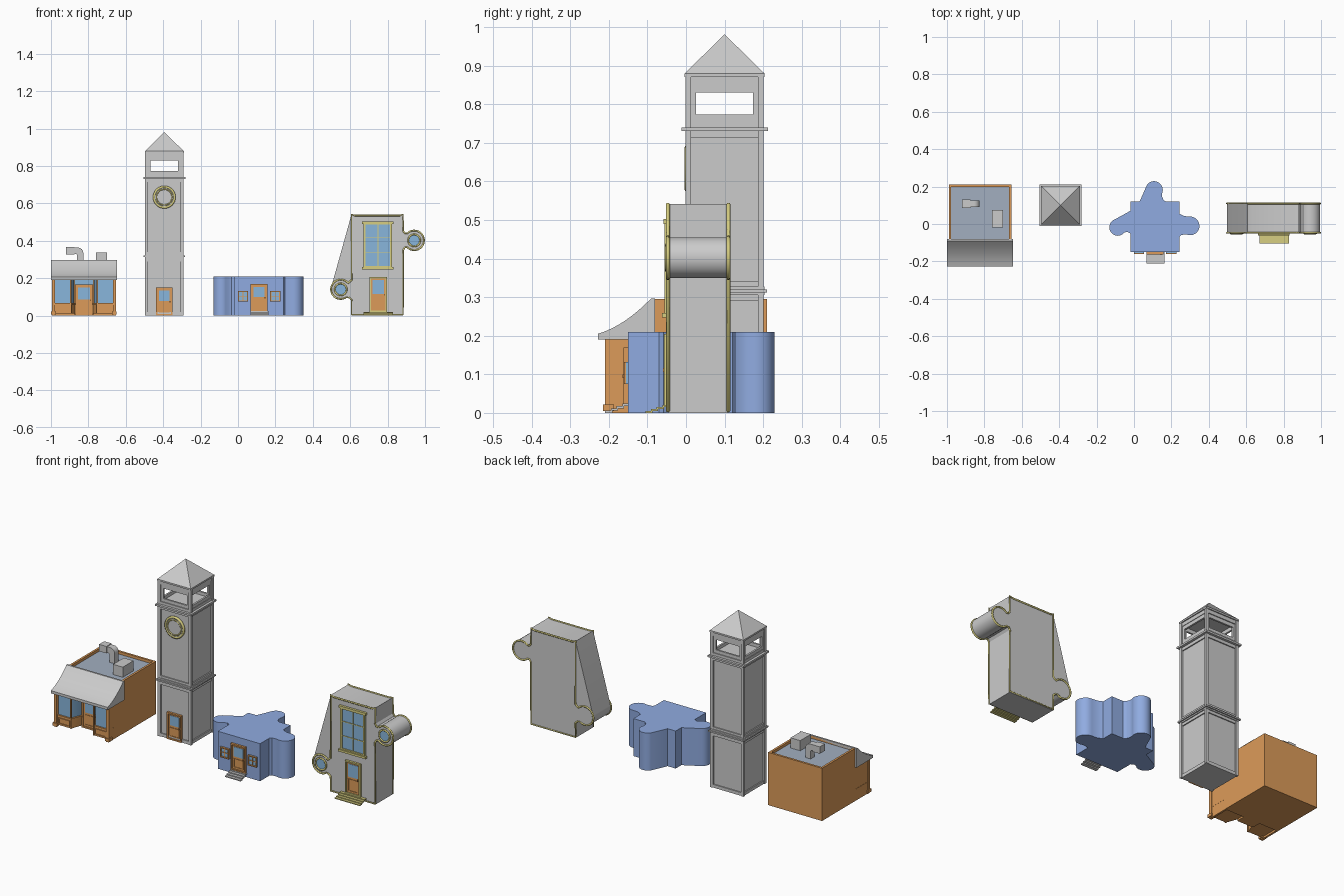
import bpy, bmesh, math
from mathutils import Vector

if "Cube" in bpy.data.objects:
    bpy.data.objects.remove(bpy.data.objects["Cube"])


def material(name, rgb):
    m = bpy.data.materials.new(name)
    m.diffuse_color = (*rgb, 1)
    m.use_nodes = True
    m.node_tree.nodes["Principled BSDF"].inputs["Base Color"].default_value = m.diffuse_color
    return m


ORANGE = material("orange", (0.72, 0.33, 0.10))
BLUE = material("wall_blue", (0.28, 0.41, 0.75))
GLASS = material("glass", (0.25, 0.47, 0.72))
YELLOW = material("trim_yellow", (0.68, 0.62, 0.22))
SLATE = material("roof_slate", (0.36, 0.43, 0.53))


def finish(name, bm, mat):
    bmesh.ops.recalc_face_normals(bm, faces=bm.faces)
    me = bpy.data.meshes.new(name)
    bm.to_mesh(me)
    bm.free()
    ob = bpy.data.objects.new(name, me)
    bpy.context.collection.objects.link(ob)
    if mat:
        me.materials.append(mat)
    return ob


def boxes(name, items, mat=None):
    """One object of several boxes, each (x0, x1, y0, y1, z0, z1)."""
    bm = bmesh.new()
    for x0, x1, y0, y1, z0, z1 in items:
        vs = bmesh.ops.create_cube(bm, size=1)["verts"]
        for v in vs:
            v.co = ((x0 + x1) / 2 + v.co.x * (x1 - x0), (y0 + y1) / 2 + v.co.y * (y1 - y0),
                    (z0 + z1) / 2 + v.co.z * (z1 - z0))
    return finish(name, bm, mat)


def prism(name, pts, a, b, axis, mat=None):
    """Extrude a 2D outline from a to b along an axis."""
    put = {"x": lambda u, v, w: (w, u, v), "y": lambda u, v, w: (u, w, v), "z": lambda u, v, w: (u, v, w)}[axis]
    bm = bmesh.new()
    f = bm.faces.new([bm.verts.new(put(u, v, a)) for u, v in pts])
    ext = bmesh.ops.extrude_face_region(bm, geom=[f])["geom"]
    shift = Vector(put(0, 0, b - a))
    for v in ext:
        if isinstance(v, bmesh.types.BMVert):
            v.co += shift
    return finish(name, bm, mat)


def arc(cx, cy, r, a0, a1, n=14):
    return [(cx + r * math.cos(math.radians(a0 + (a1 - a0) * i / n)),
             cy + r * math.sin(math.radians(a0 + (a1 - a0) * i / n))) for i in range(n + 1)]


def frame(x0, x1, z0, z1, t, y0, y1):
    return [(x0, x0 + t, y0, y1, z0, z1), (x1 - t, x1, y0, y1, z0, z1),
            (x0 + t, x1 - t, y0, y1, z0, z0 + t), (x0 + t, x1 - t, y0, y1, z1 - t, z1)]


def window(name, x0, x1, z0, z1, y, cols, rows, t, mat):
    boxes(name + "_glass", [(x0, x1, y - 0.002, y + 0.005, z0, z1)], GLASS)
    bars = frame(x0, x1, z0, z1, t, y - 0.008, y + 0.004)
    for i in range(1, cols):
        x = x0 + (x1 - x0) * i / cols
        bars.append((x - 0.002, x + 0.002, y - 0.005, y + 0.004, z0, z1))
    for i in range(1, rows):
        z = z0 + (z1 - z0) * i / rows
        bars.append((x0, x1, y - 0.005, y + 0.004, z - 0.002, z + 0.002))
    boxes(name + "_frame", bars, mat)


def door(name, x0, x1, z0, z1, y, mat=ORANGE):
    t, m = 0.008, z0 + 0.5 * (z1 - z0)
    boxes(name + "_frame", frame(x0, x1, z0, z1, t, y - 0.009, y + 0.004), mat)
    boxes(name + "_leaf", [(x0 + t, x1 - t, y - 0.002, y + 0.004, z0, z1)]
          + frame(x0 + 2 * t, x1 - 2 * t, z0 + 2 * t, m - t, 0.004, y - 0.005, y), ORANGE)
    boxes(name + "_glass", [(x0 + 2 * t, x1 - 2 * t, y - 0.004, y, m + 0.004, z1 - 2 * t)], GLASS)
    boxes(name + "_handle", [(x1 - 2 * t, x1 - 1.5 * t, y - 0.012, y, m - 0.006, m + 0.004)], ORANGE)


def steps(name, x0, x1, y, depth, n, h, mat=None):
    boxes(name, [(x0, x1, y - depth * (n - i) / n, y - depth * (n - i - 1) / n + 0.004, h * i / n, h * (i + 1) / n)
                 for i in range(n)], mat)


def tube(name, pts, r, mat, cyclic=True):
    cu = bpy.data.curves.new(name, "CURVE")
    cu.dimensions = "3D"
    cu.bevel_depth, cu.bevel_resolution = r, 1
    sp = cu.splines.new("POLY")
    sp.points.add(len(pts) - 1)
    for p, c in zip(sp.points, pts):
        p.co = (*c, 1)
    sp.use_cyclic_u = cyclic
    ob = bpy.data.objects.new(name, cu)
    bpy.context.collection.objects.link(ob)
    cu.materials.append(mat)


# --- Shop: body, parapet, flat roof
boxes("shop_body", [(-0.99, -0.655, -0.09, 0.21, 0, 0.27)], ORANGE)
boxes("shop_parapet", [(-0.99, -0.978, -0.09, 0.21, 0.27, 0.295), (-0.667, -0.655, -0.09, 0.21, 0.27, 0.295),
                       (-0.978, -0.667, 0.198, 0.21, 0.27, 0.295), (-0.978, -0.667, -0.09, -0.08, 0.27, 0.295)], ORANGE)
boxes("shop_roof", [(-0.978, -0.667, -0.08, 0.198, 0.268, 0.28)], SLATE)
# curved awning
curve = [(-0.228 + 0.138 * t, 0.205 + 0.092 * (0.45 * t + 0.55 * t * t)) for t in [i / 8 for i in range(9)]]
prism("shop_awning", [(-0.228, 0.19)] + curve + [(-0.08, 0.297), (-0.08, 0.19)], -1.0, -0.648, "x")
# bay windows, mirrored about the door
CX = -0.8235
for s, side in ((-1, "left"), (1, "right")):
    def bay(d):
        return [(CX + s * (0.165 - d), -0.2 + d), (CX + s * (0.07 + d), -0.2 + d), (CX + s * (0.048 + d), -0.14),
                (CX + s * (0.048 + d), -0.085), (CX + s * (0.165 - d), -0.085)]
    prism("bay_base_" + side, bay(0), 0.01, 0.06, "z", ORANGE)
    prism("bay_glass_" + side, bay(0.006), 0.06, 0.19, "z", GLASS)
    prism("bay_sill_" + side, bay(-0.003), 0.057, 0.066, "z", ORANGE)
    xa, xb = sorted((CX + s * 0.078, CX + s * 0.148))
    boxes("bay_panel_" + side, frame(xa, xb, 0.018, 0.052, 0.004, -0.205, -0.198), ORANGE)
    px, ix = CX + s * 0.162, CX + s * 0.071
    boxes("bay_posts_" + side, [(px - 0.008, px + 0.008, -0.21, -0.19, 0, 0.19),
                                (px - 0.013, px + 0.013, -0.215, -0.186, 0.005, 0.022),
                                (px - 0.005, px + 0.0055, -0.2, -0.08, 0, 0.19),
                                (ix - 0.004, ix + 0.004, -0.204, -0.196, 0.01, 0.19)], ORANGE)
door("shop_door", CX - 0.048, CX + 0.048, 0.0, 0.165, -0.13)
boxes("shop_door_wall", [(CX - 0.05, CX + 0.05, -0.128, -0.085, 0, 0.165)], ORANGE)
boxes("shop_transom", [(CX - 0.05, CX + 0.05, -0.128, -0.085, 0.165, 0.19)], GLASS)
# rooftop units
boxes("roof_box", [(-0.76, -0.70, -0.02, 0.075, 0.28, 0.337)])
boxes("duct_mouth", [(-0.92, -0.875, 0.085, 0.13, 0.327, 0.366)])
prism("duct_elbow", [(-0.88, 0.363), (-0.855, 0.363)] + arc(-0.855, 0.335, 0.028, 90, 0, 6)
      + [(-0.827, 0.275), (-0.86, 0.275), (-0.86, 0.325), (-0.865, 0.33), (-0.88, 0.33)], 0.09, 0.125, "y")

# --- Tower
TX, TY = -0.394, 0.1


def slab(h, z0, z1):
    return (TX - h, TX + h, TY - h, TY + h, z0, z1)


boxes("tower_shaft", [slab(0.092, 0, 0.745)])
boxes("tower_rails", [slab(0.098, *z) for z in ((0, 0.018), (0.29, 0.313), (0.32, 0.34), (0.713, 0.73), (0.74, 0.755))])
boxes("tower_ledges", [slab(0.112, 0.73, 0.74), slab(0.11, 0.312, 0.32), slab(0.103, 0.305, 0.328)])
boxes("tower_posts", [(TX + sx * 0.095 - 0.008, TX + sx * 0.095 + 0.008, TY + sy * 0.094 - 0.007,
                       TY + sy * 0.094 + 0.007, 0, 0.875) for sx in (-1, 1) for sy in (-1, 1)])
# open belfry: four walls each with an opening
belfry = []
for s in (-1, 1):
    for a, b, z0, z1 in ((-0.09, 0.09, 0.745, 0.773), (-0.09, 0.09, 0.83, 0.872),
                         (-0.09, -0.074, 0.773, 0.83), (0.074, 0.09, 0.773, 0.83)):
        belfry.append((TX + a, TX + b, TY + s * 0.088 - 0.005, TY + s * 0.088 + 0.005, z0, z1))
        belfry.append((TX + s * 0.09 - 0.005, TX + s * 0.09 + 0.005, TY + a, TY + b, z0, z1))
boxes("belfry_walls", belfry)
boxes("belfry_beam", [slab(0.098, 0.85, 0.87), slab(0.104, 0.87, 0.879)])
bm = bmesh.new()
base = [bm.verts.new((TX + sx * 0.104, TY + sy * 0.104, 0.879)) for sx, sy in ((-1, -1), (1, -1), (1, 1), (-1, 1))]
tip = bm.verts.new((TX, TY, 0.981))
bm.faces.new(base)
for i in range(4):
    bm.faces.new((base[i], base[(i + 1) % 4], tip))
finish("tower_roof", bm, None)
# clock and door
prism("clock_face", arc(TX, 0.633, 0.05, 0, 345, 23), -0.001, 0.02, "y")
tube("clock_outer_ring", [(x, 0.003, z) for x, z in arc(TX, 0.633, 0.055, 0, 348, 29)], 0.007, YELLOW)
tube("clock_inner_ring", [(x, 0.0, z) for x, z in arc(TX, 0.633, 0.042, 0, 348, 29)], 0.004, None or YELLOW)
door("tower_door", TX - 0.045, TX + 0.045, 0, 0.15, 0.005)

# --- Jigsaw-shaped house
jig = ([(-0.02, -0.15), (0.242, -0.15), (0.242, -0.07), (0.252, -0.058)] + arc(0.3, -0.01, 0.05, -112, 88)
       + [(0.27, 0.042), (0.242, 0.055), (0.242, 0.12), (0.17, 0.12), (0.157, 0.13), (0.151, 0.145)]
       + arc(0.107, 0.182, 0.047, -25, 142) + [(0.03, 0.12), (-0.02, 0.12), (-0.02, 0.07)]
       + arc(-0.087, -0.018, 0.045, 122, 297) + [(-0.05, -0.045), (-0.035, -0.042), (-0.02, -0.05)])
prism("jigsaw_house", jig, 0, 0.21, "z", BLUE)
door("jigsaw_door", 0.066, 0.158, 0.022, 0.17, -0.153)
window("jigsaw_window_left", 0.0, 0.054, 0.075, 0.132, -0.153, 2, 2, 0.006, ORANGE)
window("jigsaw_window_right", 0.172, 0.226, 0.075, 0.132, -0.153, 2, 2, 0.006, ORANGE)
steps("jigsaw_steps", 0.066, 0.162, -0.15, 0.06, 4, 0.024)

# --- Knobbed house with trim
left_foot = [(0.58, 0.1), (0.594, 0.096), (0.607, 0.085)]
right_side = ([(0.607, 0), (0.883, 0), (0.883, 0.35), (0.892, 0.364)] + arc(0.942, 0.402, 0.053, -135, 135, 20)
              + [(0.892, 0.44), (0.883, 0.453), (0.883, 0.541), (0.865, 0.535), (0.625, 0.535), (0.607, 0.541)])
prism("knob_house", right_side + arc(0.549, 0.14, 0.052, 165, 310, 16) + left_foot, -0.045, 0.11, "y")
trim = right_side + [(0.607, 0.19), (0.595, 0.178)] + arc(0.549, 0.14, 0.052, 40, 310, 20) + left_foot
for y, side in ((-0.047, "front"), (0.11, "back")):
    tube("edge_trim_" + side, [(x, y, max(z, 0.005)) for x, z in trim], 0.005, YELLOW)
for x, z, side in ((0.549, 0.14, "left"), (0.942, 0.402, "right")):
    prism("round_glass_" + side, arc(x, z, 0.03, 0, 345, 23), -0.05, -0.04, "y", GLASS)
    tube("round_frame_" + side, [(u, -0.05, v) for u, v in arc(x, z, 0.032, 0, 345, 23)], 0.005, YELLOW)
window("tall_window", 0.672, 0.824, 0.255, 0.497, -0.048, 2, 3, 0.011, YELLOW)
boxes("tall_window_ledges", [(0.664, 0.832, -0.062, -0.04, 0.247, 0.259), (0.664, 0.832, -0.058, -0.04, 0.49, 0.502)], YELLOW)
door("knob_house_door", 0.702, 0.796, 0.02, 0.205, -0.048, YELLOW)
steps("knob_house_steps", 0.672, 0.828, -0.047, 0.058, 4, 0.02, YELLOW)

# smooth rounded walls, keep corners sharp
bpy.ops.object.select_all(action="DESELECT")
for ob in bpy.context.collection.objects:
    if ob.type == "MESH":
        ob.select_set(True)
        bpy.context.view_layer.objects.active = ob
bpy.ops.object.shade_smooth_by_angle(angle=math.radians(30))
